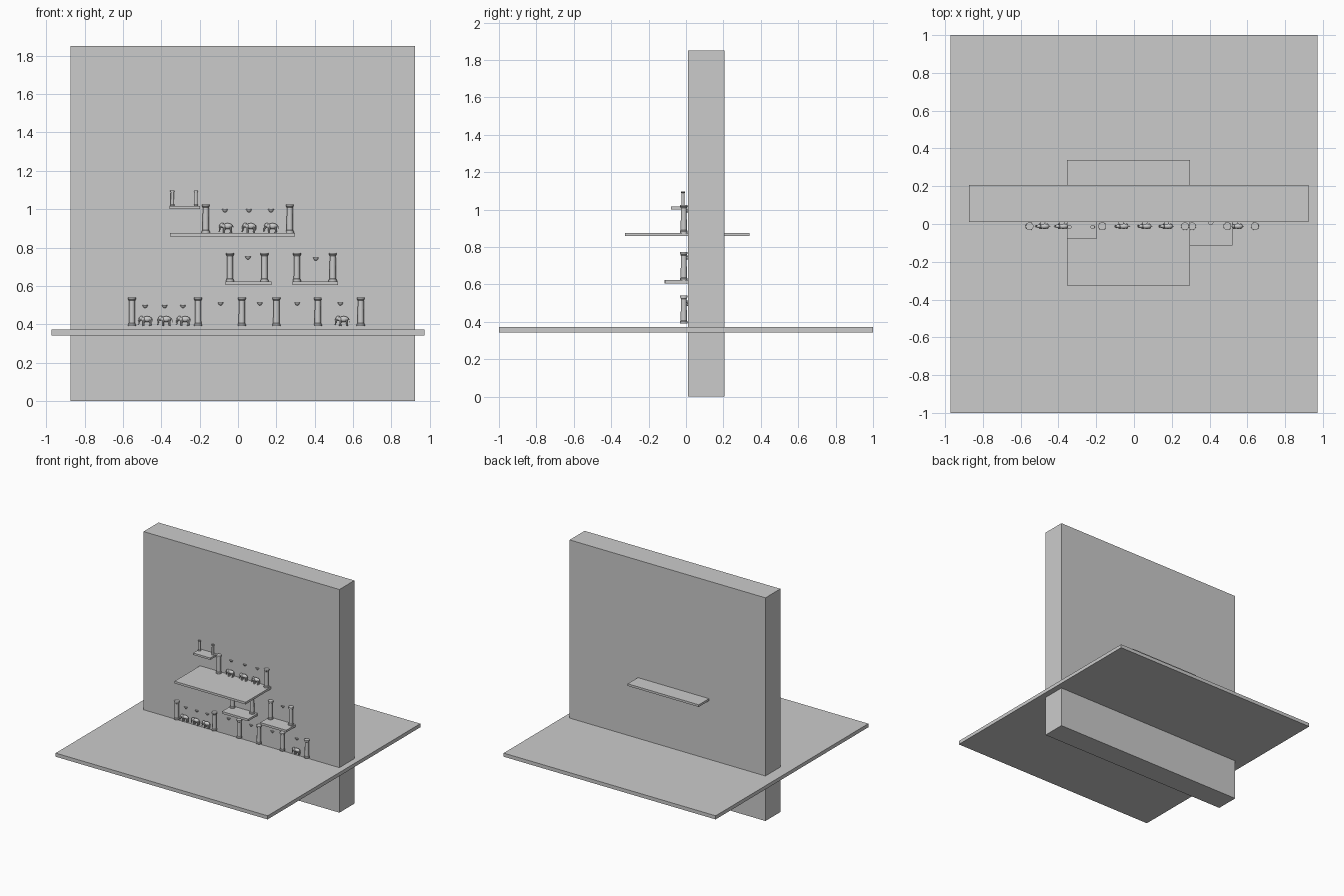
import bpy, bmesh, math
from mathutils import Vector, Matrix

if "Cube" in bpy.data.objects:
    bpy.data.objects.remove(bpy.data.objects["Cube"])

PY = -0.012      # depth line on which pillars and animals stand
WALL = 0.01      # front face of the wall


def finish(name, bm, smooth=False):
    bmesh.ops.recalc_face_normals(bm, faces=bm.faces[:])
    me = bpy.data.meshes.new(name)
    bm.to_mesh(me)
    bm.free()
    if smooth:
        for p in me.polygons:
            p.use_smooth = True
        me.set_sharp_from_angle(angle=math.radians(35))
    return me


def place(name, me, loc, scale=(1, 1, 1)):
    ob = bpy.data.objects.new(name, me)
    ob.location = loc
    ob.scale = scale
    bpy.context.collection.objects.link(ob)
    return ob


def box(name, x0, x1, y0, y1, z0, z1):
    bm = bmesh.new()
    bmesh.ops.create_cube(bm, size=1)
    bmesh.ops.scale(bm, vec=(x1 - x0, y1 - y0, z1 - z0), verts=bm.verts[:])
    place(name, finish(name, bm), ((x0 + x1) / 2, (y0 + y1) / 2, (z0 + z1) / 2))


def lathe(bm, profile, n=20):
    rings = [[bm.verts.new((r * math.cos(2 * math.pi * i / n),
                            r * math.sin(2 * math.pi * i / n), z)) for i in range(n)]
             for r, z in profile]
    for a, b in zip(rings, rings[1:]):
        for i in range(n):
            bm.faces.new((a[i], a[(i + 1) % n], b[(i + 1) % n], b[i]))
    bm.faces.new(rings[0][::-1])
    bm.faces.new(rings[-1])


def ball(bm, loc, size, tilt=0):
    m = (Matrix.Translation(loc) @ Matrix.Rotation(tilt, 4, 'Y')
         @ Matrix.Diagonal((*size, 1)))
    bmesh.ops.create_uvsphere(bm, u_segments=14, v_segments=8, radius=1, matrix=m)


def tube(bm, points, radii, n=8):
    # tapered tube running through points in the xz plane
    rings = []
    pts = [Vector(p) for p in points]
    for k, (p, r) in enumerate(zip(pts, radii)):
        d = (pts[min(k + 1, len(pts) - 1)] - pts[max(k - 1, 0)]).normalized()
        side = Vector((0, 1, 0))
        up = d.cross(side).normalized()
        rings.append([bm.verts.new(p + r * (math.cos(2 * math.pi * i / n) * side
                                            + math.sin(2 * math.pi * i / n) * up))
                      for i in range(n)])
    for a, b in zip(rings, rings[1:]):
        for i in range(n):
            bm.faces.new((a[i], a[(i + 1) % n], b[(i + 1) % n], b[i]))
    bm.faces.new(rings[0][::-1])
    bm.faces.new(rings[-1])


# wall, floor and shelves
box("wall", -0.873, 0.923, WALL, 0.206, 0, 1.85)
box("floor_slab", -0.972, 0.972, -1, 1, 0.343, 0.373)
box("main_shelf", -0.355, 0.297, -0.325, 0.34, 0.858, 0.876)
box("top_shelf", -0.356, -0.199, -0.079, 0.08, 1.0, 1.016)
box("left_middle_shelf", -0.066, 0.174, -0.116, 0.11, 0.605, 0.623)
box("right_middle_shelf", 0.283, 0.522, -0.113, 0.11, 0.605, 0.623)

# pillar with moulded base and capital
bm = bmesh.new()
lathe(bm, [(.021, 0), (.021, .007), (.019, .009), (.019, .012), (.0165, .015),
           (.0155, .132), (.018, .135), (.018, .138), (.0205, .140), (.0205, .149)])
pillar = finish("pillar", bm, True)
rows = [(0.391, (-.553, -.208, .02, .20, .416, .64)),
        (0.623, (-.042, .138, .307, .494)),
        (0.876, (-.168, .270))]
for z, xs in rows:
    for x in xs:
        place("pillar", pillar, (x, PY, z))
for x in (-.342, -.219):
    place("small_pillar", pillar, (x, PY - .004, 1.016), (.55, .55, .55))

# elephant facing left: body, head, ears, legs, trunk, tusks, tail
bm = bmesh.new()
ball(bm, (.008, 0, .036), (.026, .014, .0155))
ball(bm, (-.021, 0, .041), (.012, .010, .012), .3)
for s in (-1, 1):
    ball(bm, (-.013, s * .012, .037), (.008, .0025, .011), .2)
    tube(bm, [(-.008, s * .007, .032), (-.010, s * .007, .014), (-.010, s * .007, 0)],
         [.007, .005, .0055])
    tube(bm, [(.023, s * .007, .032), (.026, s * .007, .014), (.024, s * .007, 0)],
         [.008, .005, .0055])
    tube(bm, [(-.027, s * .006, .033), (-.034, s * .006, .027), (-.040, s * .006, .029)],
         [.002, .0016, .0005], 6)
tube(bm, [(-.026, 0, .042), (-.032, 0, .034), (-.034, 0, .022), (-.035, 0, .011),
          (-.040, 0, .006)], [.007, .0055, .004, .003, .002])
tube(bm, [(.032, 0, .042), (.038, 0, .034), (.039, 0, .018)], [.002, .0015, .001], 6)
elephant = finish("elephant", bm, True)
for z, xs in [(0.391, (-.482, -.382, -.284, .543)), (0.876, (-.062, .059, .172))]:
    for x in xs:
        place("elephant", elephant, (x, PY, z))

# half-bowl wall lamps
bm = bmesh.new()
lathe(bm, [(.003, -.016), (.008, -.013), (.012, -.007), (.0135, -.003), (.0145, -.003),
           (.0145, 0)], 16)
lamp = finish("wall_lamp", bm, True)
lamps = [(0.501, (-.484, -.382, -.287)), (0.515, (-.091, .114, .309, .534)),
         (0.754, (.052,)), (0.748, (.406,)), (1.0, (-.068, .057, .172))]
for z, xs in lamps:
    for x in xs:
        place("wall_lamp", lamp, (x, WALL, z))
